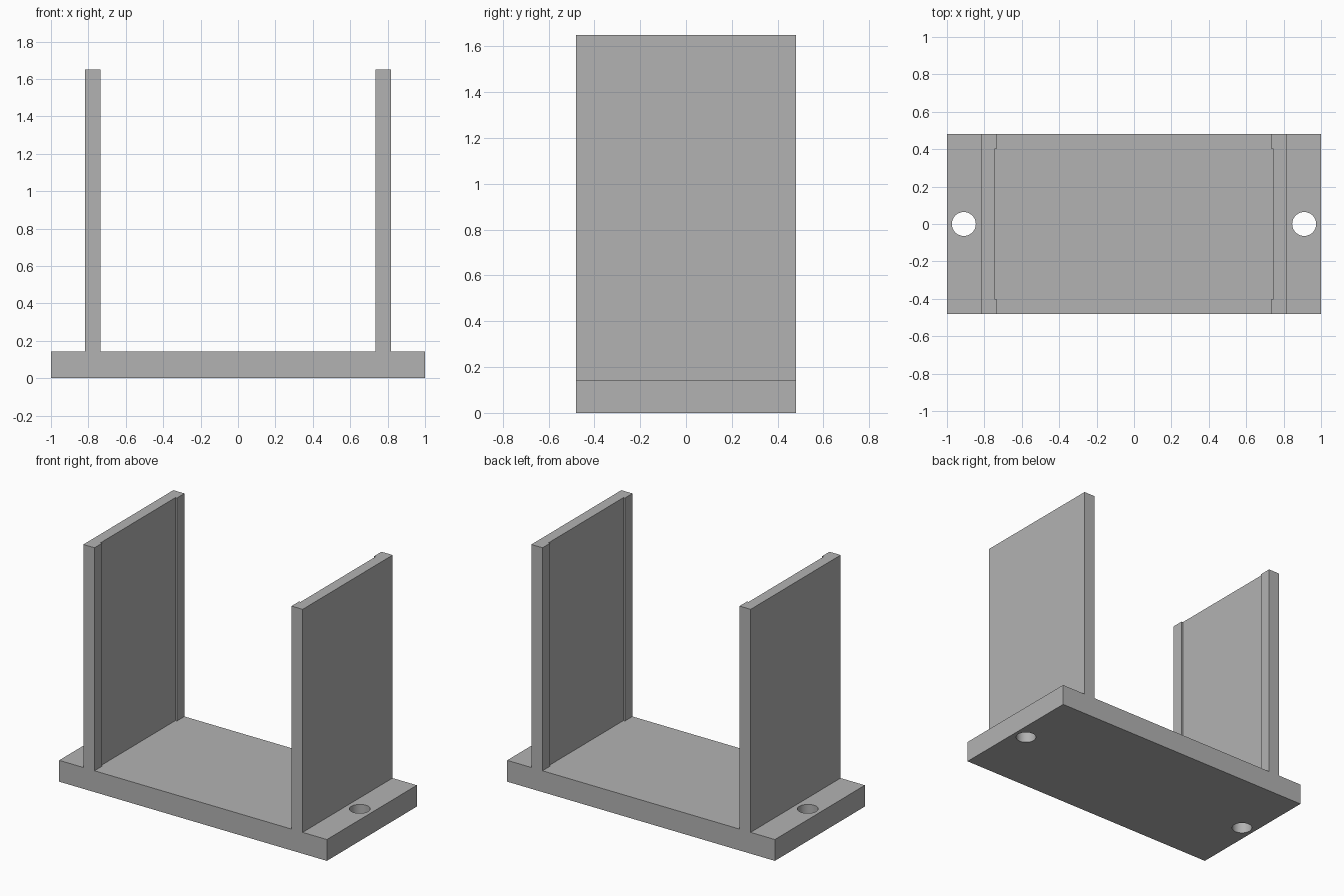
import bpy
import bmesh

if "Cube" in bpy.data.objects:
    bpy.data.objects.remove(bpy.data.objects["Cube"], do_unlink=True)

HALF_DEPTH = 0.48
BASE_TOP, WALL_TOP = 0.144, 1.65
WALL_OUT, WALL_IN, RECESS_X, RECESS_Y = 0.819, 0.736, 0.747, 0.4
HOLE_X, HOLE_R = 0.91, 0.064

grey = bpy.data.materials.new("plain grey")
grey.use_nodes = True
colour = (0.45, 0.45, 0.45, 1)
grey.diffuse_color = colour
grey.node_tree.nodes["Principled BSDF"].inputs["Base Color"].default_value = colour


def extrude_y(name, outline, half):
    """Extrude an (x, z) outline along y from -half to half."""
    bm = bmesh.new()
    face = bm.faces.new([bm.verts.new((x, -half, z)) for x, z in outline])
    moved = bmesh.ops.extrude_face_region(bm, geom=[face])["geom"]
    verts = [v for v in moved if isinstance(v, bmesh.types.BMVert)]
    bmesh.ops.translate(bm, vec=(0, 2 * half, 0), verts=verts)
    bmesh.ops.recalc_face_normals(bm, faces=bm.faces)
    mesh = bpy.data.meshes.new(name)
    bm.to_mesh(mesh)
    bm.free()
    mesh.materials.append(grey)
    obj = bpy.data.objects.new(name, mesh)
    bpy.context.collection.objects.link(obj)
    return obj


def cut(target, cutter):
    cutter.hide_render = True
    mod = target.modifiers.new("cut", "BOOLEAN")
    mod.operation = "DIFFERENCE"
    mod.solver = "EXACT"
    mod.object = cutter
    bpy.ops.object.select_all(action="DESELECT")
    target.select_set(True)
    bpy.context.view_layer.objects.active = target
    bpy.ops.object.modifier_apply(modifier=mod.name)
    bpy.data.objects.remove(cutter, do_unlink=True)


# Base plate and two upright walls as one mirrored profile
right_half = [(1, 0), (1, BASE_TOP), (WALL_OUT, BASE_TOP), (WALL_OUT, WALL_TOP),
              (WALL_IN, WALL_TOP), (WALL_IN, BASE_TOP)]
outline = right_half + [(-x, z) for x, z in reversed(right_half)]
bracket = extrude_y("u_bracket", outline, HALF_DEPTH)

# Shallow recess on the inner face of both walls, leaving a lip at each end
top = WALL_TOP + 0.1
recess = extrude_y("recess_cutter", [(-RECESS_X, BASE_TOP), (RECESS_X, BASE_TOP),
                                     (RECESS_X, top), (-RECESS_X, top)], RECESS_Y)
cut(bracket, recess)

# Screw holes through the outer flanges
for side in (-1, 1):
    bpy.ops.mesh.primitive_cylinder_add(vertices=48, radius=HOLE_R, depth=1,
                                        location=(side * HOLE_X, 0, 0))
    hole = bpy.context.object
    hole.name = "hole_cutter"
    hole.data.materials.append(grey)
    cut(bracket, hole)

bpy.ops.object.shade_smooth_by_angle()
